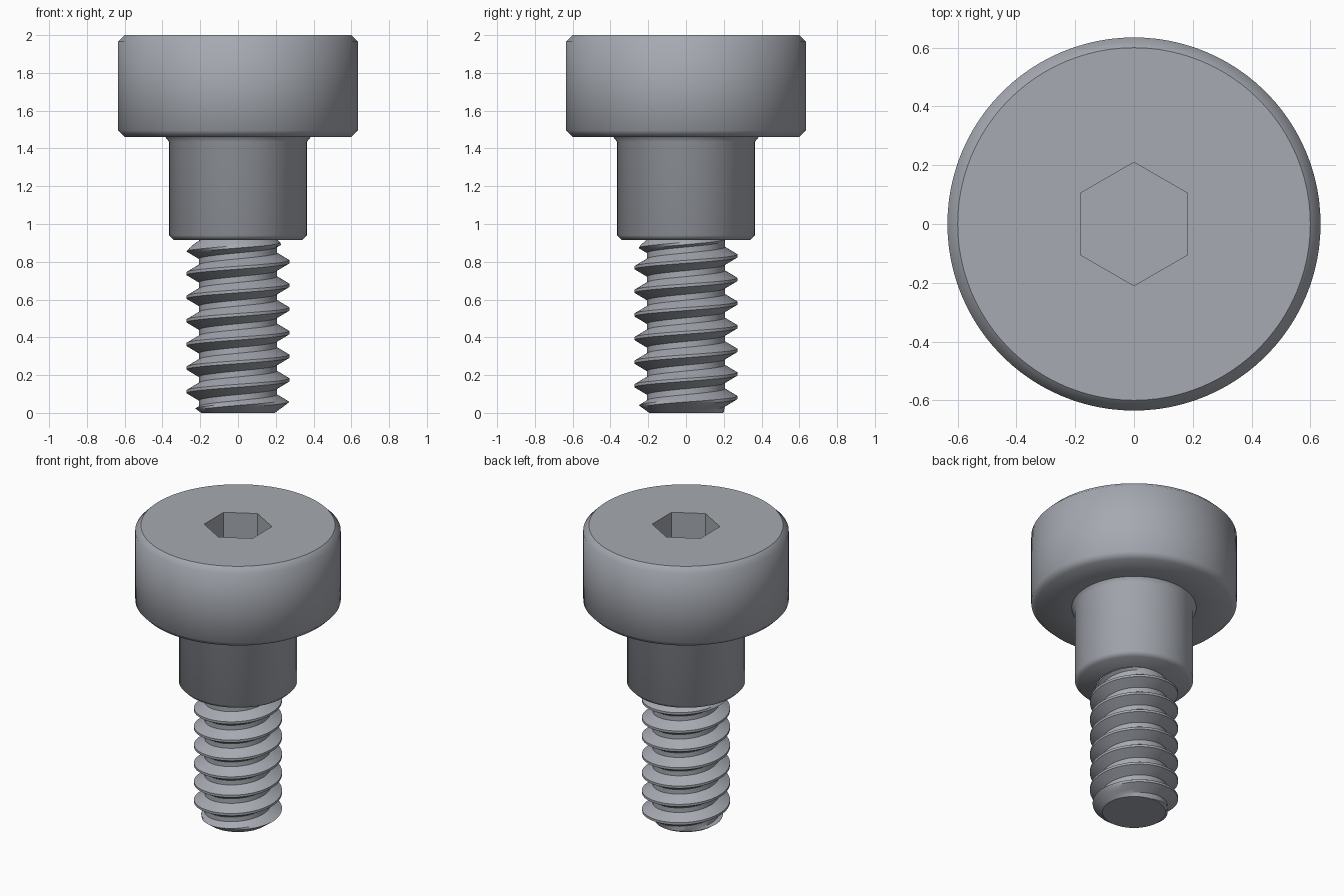
import bpy
import bmesh
import math

if "Cube" in bpy.data.objects:
    bpy.data.objects.remove(bpy.data.objects["Cube"], do_unlink=True)

steel = bpy.data.materials.new("steel grey")
steel.use_nodes = True
colour = (0.38, 0.40, 0.44, 1)
steel.diffuse_color = colour
steel.node_tree.nodes["Principled BSDF"].inputs["Base Color"].default_value = colour


def finish(bm, name):
    """Close open rims, face outwards and make an object."""
    bmesh.ops.remove_doubles(bm, verts=bm.verts, dist=1e-5)
    rims = [e for e in bm.edges if e.is_boundary]
    if rims:
        bmesh.ops.holes_fill(bm, edges=rims, sides=0)
    bmesh.ops.recalc_face_normals(bm, faces=bm.faces)
    mesh = bpy.data.meshes.new(name)
    bm.to_mesh(mesh)
    bm.free()
    mesh.materials.append(steel)
    obj = bpy.data.objects.new(name, mesh)
    bpy.context.collection.objects.link(obj)
    return obj


def activate(obj):
    bpy.ops.object.select_all(action='DESELECT')
    obj.select_set(True)
    bpy.context.view_layer.objects.active = obj


def smooth(obj, degrees):
    activate(obj)
    bpy.ops.object.shade_smooth_by_angle(angle=math.radians(degrees))


# Head and shoulder: one turned profile
profile = [(0.60, 2.0), (0.635, 1.965), (0.635, 1.495), (0.60, 1.46),
           (0.385, 1.46), (0.365, 1.435), (0.365, 0.94), (0.34, 0.915)]
bm = bmesh.new()
points = [bm.verts.new((r, 0, z)) for r, z in profile]
edges = [bm.edges.new(pair) for pair in zip(points, points[1:])]
bmesh.ops.spin(bm, geom=points + edges, cent=(0, 0, 0), axis=(0, 0, 1),
               angle=math.tau, steps=96)
head = finish(bm, "head_and_shoulder")

# Hex socket cut into the head, corners toward front and back
bm = bmesh.new()
bmesh.ops.create_cone(bm, cap_ends=True, segments=6, radius1=0.21,
                      radius2=0.21, depth=0.6)
low = min(v.co.z for v in bm.verts)
turn = 0 if any(abs(v.co.x) < 0.01 for v in bm.verts) else math.pi / 6
for v in bm.verts:
    a = math.atan2(v.co.y, v.co.x) + turn
    v.co = (0.21 * math.cos(a), 0.21 * math.sin(a), v.co.z - low + 1.7)
cutter = finish(bm, "socket_cutter")
cutter.hide_render = True
cut = head.modifiers.new("socket", 'BOOLEAN')
cut.operation = 'DIFFERENCE'
cut.solver = 'EXACT'
cut.object = cutter
activate(head)
bpy.ops.object.modifier_apply(modifier=cut.name)
bpy.data.objects.remove(cutter, do_unlink=True)
smooth(head, 50)
for edge in head.data.edges:  # crisp rim around the flat top
    if all(head.data.vertices[i].co.z > 1.999 for i in edge.vertices):
        edge.use_edge_sharp = True

# Right-hand thread: a helical grid with a crest, two flanks and a root
PITCH, CREST, ROOT, TOP, STEPS, TURNS = 0.125, 0.272, 0.206, 0.92, 72, 10
section = [(-1 / 16, CREST), (1 / 16, CREST)]
for i in range(1, 4):
    section.append((1 / 16 + i * 5 / 48, CREST + (ROOT - CREST) * i / 3))
for i in range(3):
    section.append((5 / 8 + i * 5 / 48, ROOT + (CREST - ROOT) * i / 3))

bm = bmesh.new()
columns = []
for s in range(STEPS + 1):
    a = math.tau * s / STEPS
    column = []
    for k in range(-2, TURNS):
        for offset, radius in section:
            z = 0.05 + PITCH * (k + offset + s / STEPS)
            z = min(max(z, 0), TOP)
            # Chamfered tip and run-out below the shoulder
            r = min(radius, 0.195 + 1.35 * z, 0.205 + 1.1 * (TOP - z))
            column.append(bm.verts.new((r * math.cos(a), r * math.sin(a), z)))
    columns.append(column)
for left, right in zip(columns, columns[1:]):
    for i in range(len(left) - 1):
        bm.faces.new((left[i], right[i], right[i + 1], left[i + 1]))
thread = finish(bm, "threaded_shank")
smooth(thread, 30)
